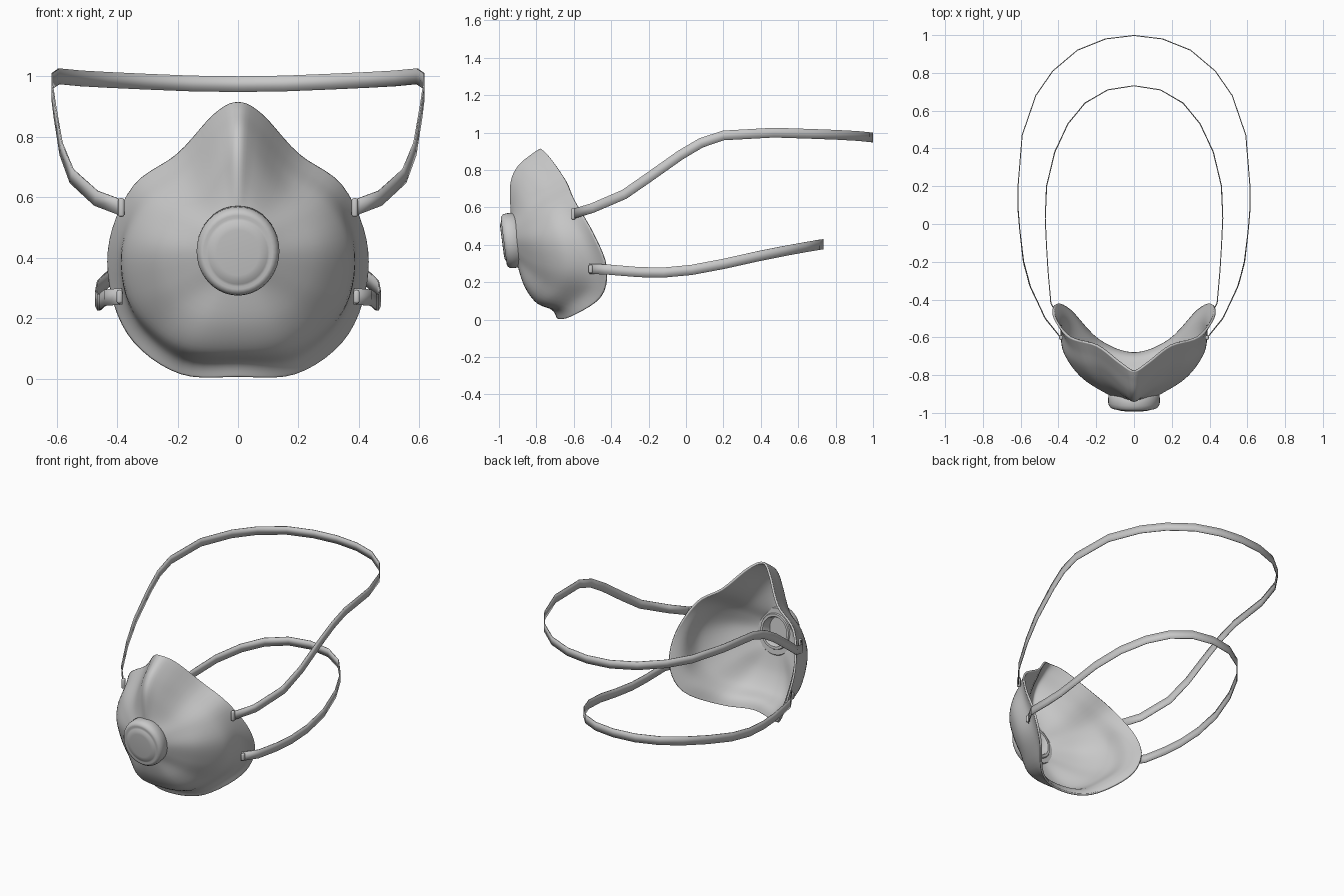
import bpy, bmesh, math
from mathutils import Vector

if "Cube" in bpy.data.objects:
    bpy.data.objects.remove(bpy.data.objects["Cube"])

grey = bpy.data.materials.new("light_grey")
grey.diffuse_color = (0.58, 0.58, 0.58, 1)
grey.use_nodes = True
grey.node_tree.nodes["Principled BSDF"].inputs["Base Color"].default_value = grey.diffuse_color


def make(name, verts, faces, thickness=0, offset=0, angle=40):
    mesh = bpy.data.meshes.new(name)
    mesh.from_pydata([tuple(v) for v in verts], [], faces)
    ob = bpy.data.objects.new(name, mesh)
    bpy.context.collection.objects.link(ob)
    mesh.materials.append(grey)
    if thickness:
        mod = ob.modifiers.new("thickness", 'SOLIDIFY')
        mod.thickness, mod.offset = thickness, offset
    bpy.ops.object.select_all(action='DESELECT')
    ob.select_set(True)
    bpy.context.view_layer.objects.active = ob
    bpy.ops.object.shade_smooth_by_angle(angle=math.radians(angle))
    return ob


def spline(pts, n, closed):
    """Smooth curve through all points, n samples per span."""
    k, out = len(pts), []
    get = (lambda i: pts[i % k]) if closed else (lambda i: pts[max(0, min(k - 1, i))])
    for i in range(k if closed else k - 1):
        a, b, c, d = (get(i + j) for j in (-1, 0, 1, 2))
        for s in range(n):
            t = s / n
            out.append(0.5 * (2 * b + (c - a) * t + (2 * a - 5 * b + 4 * c - d) * t * t
                              + (3 * b - a - 3 * c + d) * t ** 3))
    return out if closed else out + [pts[-1]]


def grid_faces(rows, cols):
    return [(r * cols + c, r * cols + (c + 1) % cols,
             (r + 1) * cols + (c + 1) % cols, (r + 1) * cols + c)
            for r in range(rows - 1) for c in range(cols)]


# Mask shell: half rings from nose to chin, rim first, mirrored and lofted
rim = [(0, -.78, .915), (.08, -.735, .875), (.20, -.645, .745), (.345, -.60, .64),
       (.425, -.50, .46), (.42, -.43, .28), (.345, -.46, .12), (.19, -.62, .015), (0, -.69, .006)]
flange = [(0, -.825, .885), (.07, -.79, .84), (.185, -.70, .715), (.325, -.655, .61),
          (.39, -.56, .45), (.378, -.505, .28), (.31, -.53, .152), (.18, -.66, .058), (0, -.717, .052)]
wall = [(0, -.90, .82), (.06, -.865, .78), (.165, -.775, .67), (.29, -.745, .575),
        (.368, -.69, .44), (.358, -.655, .28), (.28, -.685, .17), (.155, -.775, .10), (0, -.80, .09)]
front = [(0, -.94, .72), (.05, -.91, .69), (.135, -.855, .60), (.22, -.83, .53),
         (.27, -.82, .43), (.255, -.80, .31), (.20, -.81, .24), (.11, -.855, .19), (0, -.865, .18)]
hole = []
for deg in (0, 14, 36, 62, 88, 112, 135, 158, 180):
    a = math.radians(deg)
    dz = .115 * math.cos(a)
    hole.append((.105 * math.sin(a), -.92 - .13 * dz, .42 + dz))

rings = []
for half in (rim, flange, wall, front, hole):
    full = list(half) + [(-x, y, z) for x, y, z in half[-2:0:-1]]
    rings.append(spline([Vector(p) for p in full], 5, True))
cols = len(rings[0])
lines = [spline([r[c] for r in rings], 6, False) for c in range(cols)]
rows = len(lines[0])
shell = make("mask_shell", [lines[c][r] for r in range(rows) for c in range(cols)],
             grid_faces(rows, cols), 0.012, -1, 60)
if sum(p.normal.y for p in shell.data.polygons) > 0:
    shell.data.flip_normals()

# Exhalation valve: slightly tilted oval lathe with a recessed back
profile = [(.074, .055), (.078, .006), (.084, -.004), (.098, -.004), (.102, .004), (.13, .004),
           (.136, .012), (.137, .05), (.133, .066), (.124, .077), (.114, .08),
           (.106, .078), (.098, .081), (.088, .087), (.07, .089)]
n = 40
out, up = Vector((0, -.9915, -.13)), Vector((0, -.13, .9915))
centre = Vector((0, -.895, .428))
verts = []
for r, d in profile:
    for i in range(n):
        a = 2 * math.pi * i / n
        verts.append(centre + Vector((r * math.cos(a), 0, 0)) + up * (1.08 * r * math.sin(a)) + out * d)
faces = grid_faces(len(profile), n)
faces += [tuple(range(n))[::-1], tuple(range((len(profile) - 1) * n, len(profile) * n))]
valve = make("exhalation_valve", verts, faces, angle=50)
bm = bmesh.new()
bm.from_mesh(valve.data)
bmesh.ops.recalc_face_normals(bm, faces=bm.faces)
bm.to_mesh(valve.data)
bm.free()


# Head straps: mirrored half paths swept as flat ribbons
def strap(name, half, width):
    pts = [Vector(p) for p in half]
    pts += [Vector((-p.x, p.y, p.z)) for p in pts[-2::-1]]
    verts = []
    for i, p in enumerate(pts):
        tan = (pts[min(i + 1, len(pts) - 1)] - pts[max(i - 1, 0)]).normalized()
        side = tan.cross(Vector((0, 0, 1))).normalized()
        w = side.cross(tan) * width / 2
        verts += [p - w, p + w]
    faces = [(2 * i, 2 * i + 2, 2 * i + 3, 2 * i + 1) for i in range(len(pts) - 1)]
    make(name, verts, faces, 0.005, 0, 30)


strap("upper_strap", [(.385, -.605, .565), (.47, -.50, .597), (.55, -.33, .67), (.585, -.2, .76),
                      (.605, -.03, .88), (.614, .08, .945), (.614, .2, .985), (.592, .47, 1.0),
                      (.52, .68, .993), (.43, .81, .988), (.3, .92, .982), (.15, .98, .976),
                      (0, .998, .974)], .052)
strap("lower_strap", [(.385, -.515, .272), (.44, -.42, .268), (.455, -.25, .254), (.463, -.12, .252),
                      (.47, .03, .266), (.463, .2, .298), (.42, .38, .338), (.35, .53, .368),
                      (.26, .64, .388), (.14, .71, .40), (0, .732, .403)], .054)

# Strap clips: small rounded blocks on both sides
for sx, label in ((1, "right"), (-1, "left")):
    for level, (x, y, z), h in (("upper", (.386, -.602, .566), .062),
                                ("lower", (.392, -.51, .271), .044)):
        bm = bmesh.new()
        bmesh.ops.create_cube(bm, size=1)
        for v in bm.verts:
            v.co = Vector((v.co.x * .02 + sx * x, v.co.y * .022 + y, v.co.z * h + z))
        bmesh.ops.bevel(bm, geom=bm.edges[:], offset=.007, segments=2, affect='EDGES', profile=.5)
        bm.verts.index_update()
        vs = [v.co.copy() for v in bm.verts]
        fs = [tuple(v.index for v in f.verts) for f in bm.faces]
        bm.free()
        make(f"{level}_clip_{label}", vs, fs, angle=50)
